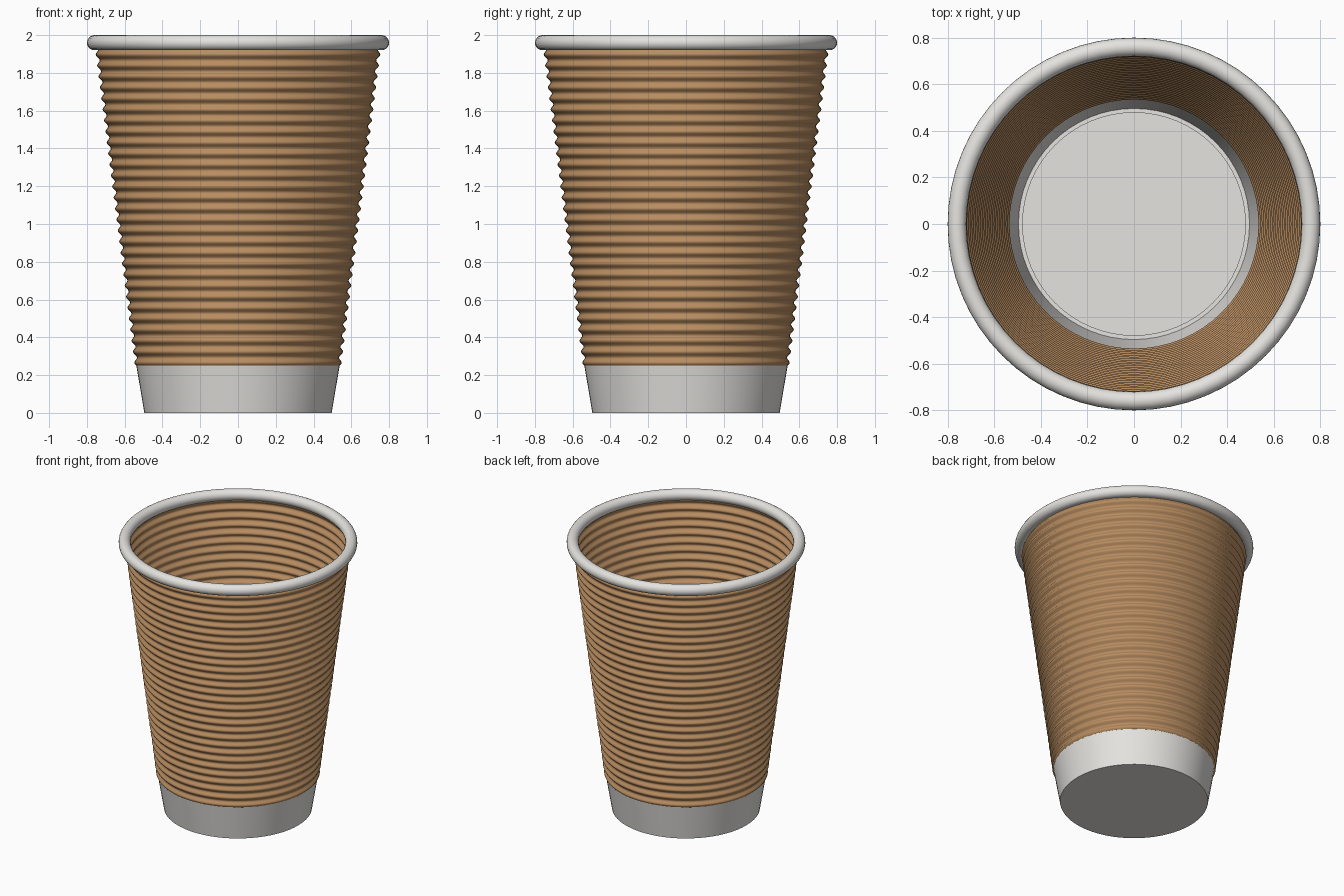
import bpy, math

if "Cube" in bpy.data.objects:
    bpy.data.objects.remove(bpy.data.objects["Cube"])

SEGS = 64


def material(name, rgb):
    m = bpy.data.materials.new(name)
    m.diffuse_color = (*rgb, 1)
    m.use_nodes = True
    m.node_tree.nodes["Principled BSDF"].inputs["Base Color"].default_value = m.diffuse_color
    return m


white = material("white paper", (0.78, 0.77, 0.74))
brown = material("kraft cardboard", (0.48, 0.265, 0.118))


def lathe(name, profile, mat, closed=False, cap_bottom=False, cap_top=False):
    """Revolve (radius, z) points around z; upward profiles face outward."""
    verts = [(r * math.cos(2 * math.pi * i / SEGS), r * math.sin(2 * math.pi * i / SEGS), z)
             for r, z in profile for i in range(SEGS)]
    n = len(profile)
    faces = []
    for j in range(n if closed else n - 1):
        a, b = j * SEGS, (j + 1) % n * SEGS
        for i in range(SEGS):
            k = (i + 1) % SEGS
            faces.append((a + i, a + k, b + k, b + i))
    if cap_bottom:
        faces.append(tuple(reversed(range(SEGS))))
    if cap_top:
        faces.append(tuple(range((n - 1) * SEGS, n * SEGS)))
    me = bpy.data.meshes.new(name)
    me.from_pydata(verts, [], faces)
    me.materials.append(mat)
    ob = bpy.data.objects.new(name, me)
    bpy.context.collection.objects.link(ob)
    bpy.ops.object.select_all(action='DESELECT')
    ob.select_set(True)
    bpy.context.view_layer.objects.active = ob
    bpy.ops.object.shade_smooth_by_angle(angle=math.radians(50))
    return ob


# White base of the cup, closed underneath
lathe("cup_base", [(0.496, 0), (0.538, 0.25)], white, cap_bottom=True)

# Inner floor disc
lathe("inner_floor", [(0.48, 0.002), (0.48, 0.02)], white, cap_top=True)

# Corrugated cardboard wall
RIDGES, STEPS = 29, 8
wall = []
for s in range(RIDGES * STEPS + 1):
    t = s / (RIDGES * STEPS)
    ripple = 0.009 * math.sin(2 * math.pi * s / STEPS)
    wall.append((0.538 + 0.212 * t + ripple, 0.25 + 1.69 * t))
lathe("ridged_wall", wall, brown)

# Rolled rim
rim = [(0.76 + 0.04 * math.cos(2 * math.pi * i / 20), 1.96 + 0.04 * math.sin(2 * math.pi * i / 20))
       for i in range(20)]
lathe("rolled_rim", rim, white, closed=True)
